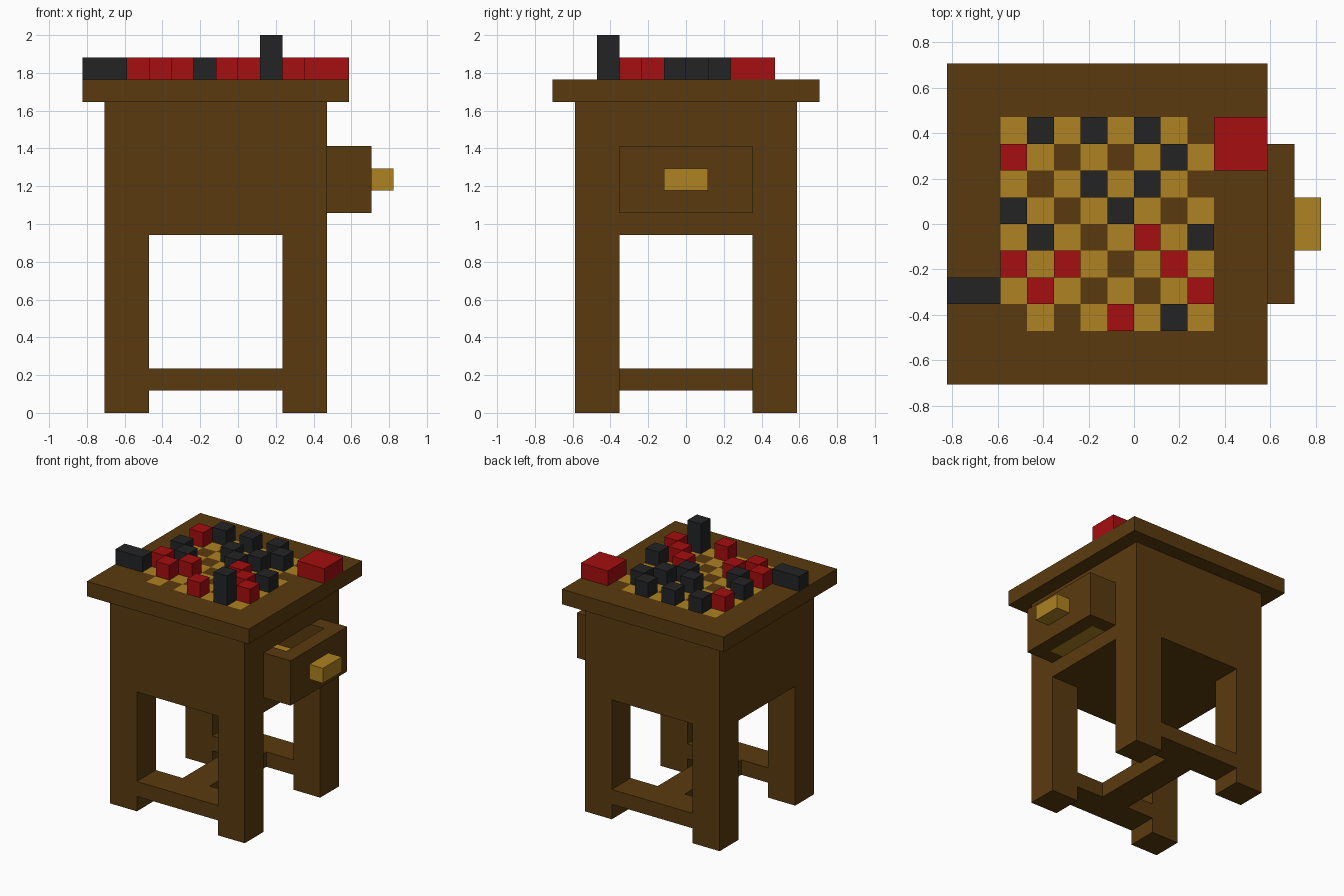
import bpy, bmesh
from mathutils import Vector

cube = bpy.data.objects.get("Cube")
if cube:
    bpy.data.objects.remove(cube, do_unlink=True)

U = 2 / 17  # size of one block


def material(name, rgb):
    lin = [(c / 255 / 12.92) if c < 11 else ((c / 255 + 0.055) / 1.055) ** 2.4 for c in rgb]
    m = bpy.data.materials.new(name)
    m.use_nodes = True
    m.diffuse_color = (*lin, 1)
    m.node_tree.nodes["Principled BSDF"].inputs["Base Color"].default_value = (*lin, 1)
    return m


BROWN = material("dark wood", (90, 58, 14))
GOLD = material("light wood", (173, 130, 34))
RED = material("red", (165, 14, 16))
BLACK = material("black", (35, 36, 37))


def finish(name, bm, *mats):
    bmesh.ops.recalc_face_normals(bm, faces=bm.faces)
    mesh = bpy.data.meshes.new(name)
    bm.to_mesh(mesh)
    bm.free()
    for m in mats:
        mesh.materials.append(m)
    ob = bpy.data.objects.new(name, mesh)
    bpy.context.collection.objects.link(ob)
    return ob


def box(name, mat, x, y, z):
    """Block given by its (low, high) extents in block units."""
    bm = bmesh.new()
    bmesh.ops.create_cube(bm, size=1)
    for v in bm.verts:
        v.co = Vector([(r[0] if c < 0 else r[1]) * U for c, r in zip(v.co, (x, y, z))])
    return finish(name, bm, mat)


# Legs and stretchers (H shaped)
for side, y in (("front", (-5, -3)), ("back", (3, 5))):
    box(side + "_right_leg", BROWN, (-6, -4), y, (0, 8))
    box(side + "_left_leg", BROWN, (2, 4), y, (0, 8))
    box(side + "_stretcher", BROWN, (-4, 2), y, (1, 2))
    box(side + "_body_wall", BROWN, (-6, 4), y, (9, 12))
box("middle_stretcher", BROWN, (-2, 0), (-3, 3), (1, 2))

# Hollow body that houses the drawer
box("body_floor", BROWN, (-6, 4), (-5, 5), (8, 9))
box("body_end_wall", BROWN, (-6, -4), (-3, 3), (9, 12))
box("body_upper", BROWN, (-6, 4), (-5, 5), (12, 14))

# Open drawer
box("drawer_front", BROWN, (5, 6), (-3, 3), (9, 12))
for side, y in (("front", (-3, -2)), ("back", (2, 3))):
    box("drawer_" + side + "_side", BROWN, (-4, 5), y, (9, 12))
box("drawer_floor", GOLD, (-4, 5), (-2, 2), (9, 10))
box("drawer_handle", GOLD, (6, 7), (-1, 1), (10, 11))

# Tabletop with an 8 x 8 chequer of faces
bm = bmesh.new()
bmesh.ops.create_grid(bm, x_segments=12, y_segments=12, size=6)
for f in bm.faces:
    c = f.calc_center_median()
    col, row = round(c.x - 1.5), round(c.y - 0.5)  # lower corner after the shift
    on_board = -5 <= col <= 2 and -4 <= row <= 3
    f.material_index = int(on_board and (col + row) % 2 == 0)
top = list(bm.faces)
low = bmesh.ops.extrude_face_region(bm, geom=top, use_keep_orig=True)["geom"]
low_verts = {v for v in low if isinstance(v, bmesh.types.BMVert)}
for f in bm.faces:
    if any(v in low_verts for v in f.verts):
        f.material_index = 0
for v in bm.verts:
    v.co = Vector((v.co.x - 1, v.co.y, 14 if v in low_verts else 15)) * U
finish("tabletop", bm, BROWN, GOLD)

# Game pieces as (column, row)
black = [(-4, 3), (-2, 3), (0, 3), (1, 2), (-2, 1), (0, 1), (-5, 0), (-1, 0), (-4, -1), (2, -1)]
red = [(-5, 2), (0, -1), (-5, -2), (-3, -2), (1, -2), (-4, -3), (2, -3), (-1, -4)]
for name, mat, cells in (("black_piece", BLACK, black), ("red_piece", RED, red)):
    for i, (x, y) in enumerate(cells):
        box(f"{name}_{i + 1}", mat, (x, x + 1), (y, y + 1), (15, 16))
box("tall_black_piece", BLACK, (1, 2), (-4, -3), (15, 17))

# Boxes beside the board
box("black_case", BLACK, (-7, -5), (-3, -2), (15, 16))
box("red_case", RED, (3, 5), (2, 4), (15, 16))
